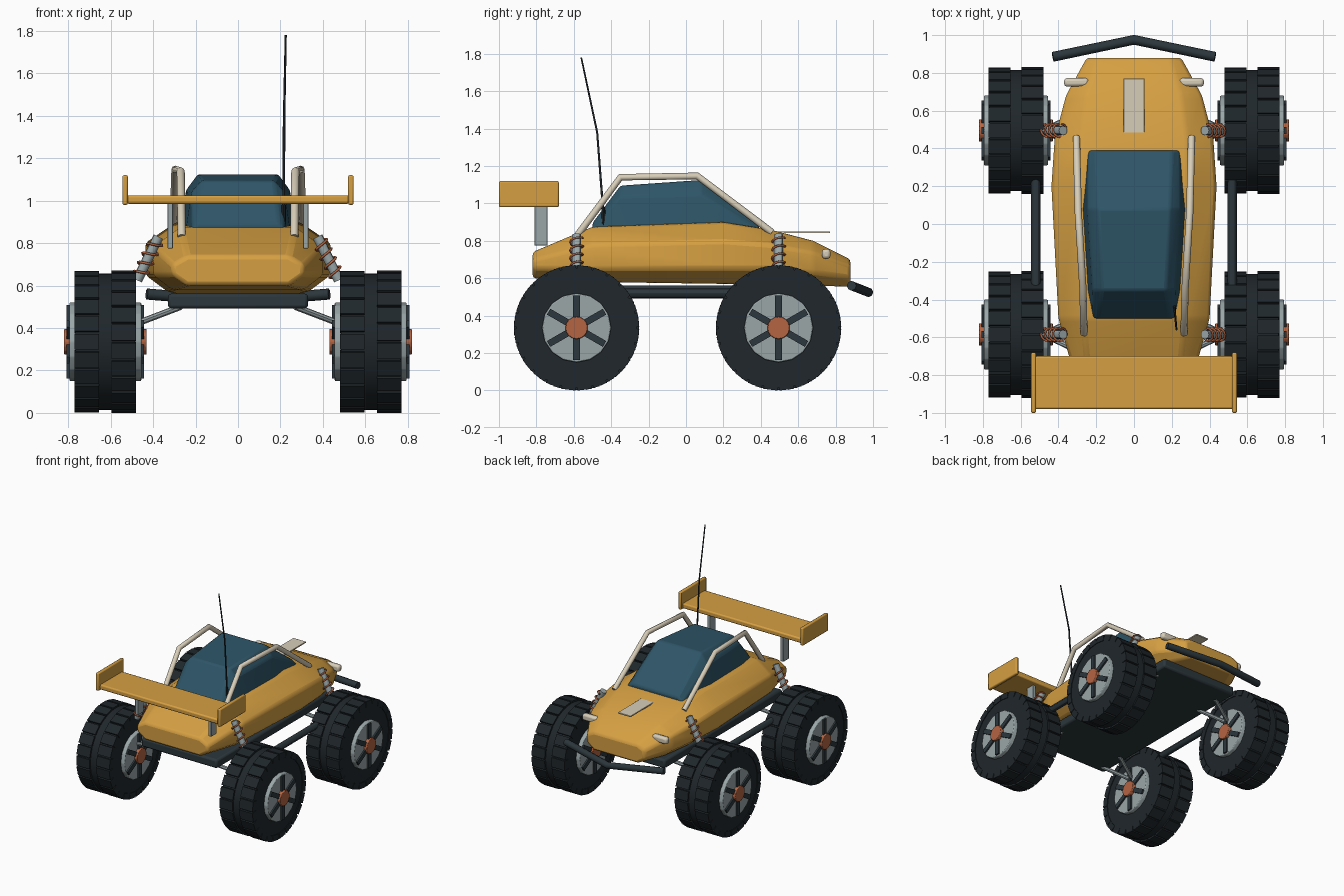
import bpy, bmesh
from math import pi, cos, sin, radians
from mathutils import Matrix, Vector

if "Cube" in bpy.data.objects:
    bpy.data.objects.remove(bpy.data.objects["Cube"])

def material(name, rgb):
    m = bpy.data.materials.new(name)
    m.diffuse_color = (*rgb, 1)
    m.use_nodes = True
    m.node_tree.nodes["Principled BSDF"].inputs["Base Color"].default_value = m.diffuse_color
    return m

ORANGE = material("orange paint", (0.67, 0.35, 0.055))
GLASS = material("tinted glass", (0.027, 0.09, 0.135))
RUBBER = material("rubber", (0.014, 0.02, 0.024))
SLATE = material("dark frame", (0.025, 0.038, 0.045))
CREAM = material("cream tube", (0.68, 0.61, 0.48))
COPPER = material("copper", (0.46, 0.13, 0.055))
STEEL = material("steel", (0.32, 0.38, 0.39))

def finish(name, bm, mat, bevel=0, segments=2, angle=30):
    bmesh.ops.recalc_face_normals(bm, faces=bm.faces)
    me = bpy.data.meshes.new(name)
    bm.to_mesh(me)
    bm.free()
    ob = bpy.data.objects.new(name, me)
    bpy.context.collection.objects.link(ob)
    me.materials.append(mat)
    if bevel:
        b = ob.modifiers.new("bevel", 'BEVEL')
        b.width, b.segments, b.limit_method = bevel, segments, 'ANGLE'
        b.angle_limit = radians(12)
    bpy.ops.object.select_all(action='DESELECT')
    ob.select_set(True)
    bpy.context.view_layer.objects.active = ob
    bpy.ops.object.shade_smooth_by_angle(angle=radians(angle))
    return ob

def box(name, c, size, mat, bevel=0.008):
    bm = bmesh.new()
    bmesh.ops.create_cube(bm, size=1, matrix=Matrix.Translation(c) @ Matrix.Diagonal((*size, 1)))
    return finish(name, bm, mat, bevel)

def add_rod(bm, a, b, r, sides=12):
    a, b = Vector(a), Vector(b)
    d = b - a
    m = Matrix.Translation((a + b) / 2) @ d.to_track_quat('Z', 'Y').to_matrix().to_4x4()
    bmesh.ops.create_cone(bm, cap_ends=True, segments=sides, radius1=r, radius2=r,
                          depth=d.length, matrix=m)

def rod(name, a, b, r, mat, sides=12, bevel=0):
    bm = bmesh.new()
    add_rod(bm, a, b, r, sides)
    return finish(name, bm, mat, bevel)

def tube(name, pts, r, mat, res=2, radii=None):
    cu = bpy.data.curves.new(name, 'CURVE')
    cu.dimensions, cu.bevel_depth, cu.bevel_resolution = '3D', r, res
    cu.use_fill_caps = True
    sp = cu.splines.new('POLY')
    sp.points.add(len(pts) - 1)
    for i, p in enumerate(pts):
        sp.points[i].co = (*p, 1)
        sp.points[i].radius = radii[i] if radii else 1
    sp.use_smooth = True
    cu.materials.append(mat)
    ob = bpy.data.objects.new(name, cu)
    bpy.context.collection.objects.link(ob)
    return ob

def loft(name, stations, mat, bevel):
    # each station: y, then half outline (x, z) from top to bottom, mirrored in x
    bm = bmesh.new()
    rings = []
    for y, half in stations:
        pts = half + [(-x, z) for x, z in reversed(half)]
        rings.append([bm.verts.new((x, y, z)) for x, z in pts])
    n = len(rings[0])
    for a, b in zip(rings, rings[1:]):
        for i in range(n):
            bm.faces.new((a[i], a[(i + 1) % n], b[(i + 1) % n], b[i]))
    bm.faces.new(rings[0])
    bm.faces.new(rings[-1])
    return finish(name, bm, mat, bevel)

# Body shell
loft("body_shell", [
    (-0.82, [(0.24, 0.74), (0.31, 0.70), (0.31, 0.65), (0.24, 0.60)]),
    (-0.50, [(0.27, 0.875), (0.40, 0.78), (0.40, 0.65), (0.31, 0.58)]),
    (0.20, [(0.29, 0.90), (0.437, 0.80), (0.437, 0.65), (0.33, 0.57)]),
    (0.45, [(0.28, 0.86), (0.42, 0.78), (0.42, 0.65), (0.32, 0.565)]),
    (0.68, [(0.25, 0.80), (0.36, 0.74), (0.36, 0.63), (0.28, 0.56)]),
    (0.88, [(0.19, 0.70), (0.25, 0.67), (0.25, 0.60), (0.19, 0.555)]),
], ORANGE, 0.018)

# Cockpit canopy
loft("canopy", [
    (-0.50, [(0.19, 0.895), (0.215, 0.87), (0.22, 0.83)]),
    (-0.35, [(0.17, 1.095), (0.22, 1.04), (0.25, 0.83)]),
    (0.08, [(0.19, 1.125), (0.245, 1.05), (0.28, 0.83)]),
    (0.39, [(0.20, 0.895), (0.24, 0.87), (0.25, 0.83)]),
], GLASS, 0.012)

# Chassis, bumper, hood plate
box("chassis_plate", (0, 0, 0.527), (0.66, 1.47, 0.07), SLATE, 0.015)
tube("bumper", [(-0.43, 0.885, 0.56), (0, 0.975, 0.525), (0.43, 0.885, 0.56)], 0.026, SLATE)
box("hood_plate", (0, 0.625, 0.846), (0.11, 0.29, 0.01), CREAM, 0.002)

# Rear wing
box("wing_blade", (0, -0.84, 1.005), (1.05, 0.28, 0.04), ORANGE, 0.01)

# Antenna
rod("antenna_base", (0.215, -0.44, 0.86), (0.215, -0.442, 0.98), 0.01, RUBBER, 8)
tube("antenna", [(0.215, -0.44, 0.92), (0.217, -0.475, 1.38), (0.225, -0.56, 1.78)],
     0.007, RUBBER, 1, (1, 0.85, 0.7))

# Parts mirrored on both sides
for s, side in ((1, "right"), (-1, "left")):
    box(f"wing_end_plate_{side}", (s * 0.532, -0.84, 1.05), (0.026, 0.32, 0.14), ORANGE)
    box(f"wing_strut_{side}", (s * 0.32, -0.775, 0.885), (0.026, 0.07, 0.22), STEEL, 0.004)
    box(f"headlight_{side}", (s * 0.305, 0.75, 0.73), (0.13, 0.045, 0.052), CREAM, 0.015)
    tube(f"roll_cage_{side}", [(s * 0.265, -0.58, 0.83), (s * 0.27, -0.35, 1.14),
                               (s * 0.295, 0.06, 1.147), (s * 0.305, 0.46, 0.845)], 0.019, CREAM)
    rod(f"side_rail_{side}", (s * 0.52, -0.34, 0.52), (s * 0.52, 0.29, 0.52), 0.025, SLATE)

# Wheels with suspension
CX, R, HALF, BLOCKS = 0.625, 0.335, 0.145, 24

def wheel(label, s, y):
    c = Vector((s * CX, y, R))
    ex = Vector((1, 0, 0))
    # tyre with two staggered rows of tread blocks
    bm = bmesh.new()
    add_rod(bm, c - ex * 0.14, c + ex * 0.14, 0.321, 48)
    step = 2 * pi / BLOCKS
    for row in (-1, 1):
        for i in range(BLOCKS):
            a = (i + (0.5 if row > 0 else 0)) * step
            m = (Matrix.Translation(c) @ Matrix.Rotation(a, 4, 'X')
                 @ Matrix.Translation((row * 0.0875, 0, 0.311))
                 @ Matrix.Diagonal((0.115, 0.075, 0.045, 1)))
            bmesh.ops.create_cube(bm, size=1, matrix=m)
    finish(f"{label}_tyre", bm, RUBBER)
    # rim, spokes and hub show on both faces
    rod(f"{label}_rim", c - ex * 0.17, c + ex * 0.17, 0.185, STEEL, 16, 0.006)
    bm = bmesh.new()
    for face in (-1, 1):
        for k in range(3):
            m = (Matrix.Translation(c + ex * face * 0.17) @ Matrix.Rotation(k * pi / 3, 4, 'X')
                 @ Matrix.Diagonal((0.024, 0.036, 0.345, 1)))
            bmesh.ops.create_cube(bm, size=1, matrix=m)
    finish(f"{label}_spokes", bm, SLATE)
    rod(f"{label}_hub", c - ex * 0.195, c + ex * 0.195, 0.06, COPPER, 16, 0.004)

    # A-shaped arm
    bm = bmesh.new()
    for d in (-0.1, 0.1):
        add_rod(bm, (s * 0.27, y + d, 0.50), (s * 0.48, y, 0.42), 0.015, 8)
    finish(f"{label}_arm", bm, STEEL)

    # shock absorber and coil spring
    top, low = Vector((s * 0.375, y, 0.83)), Vector((s * 0.475, y, 0.625))
    rod(f"{label}_shock", top, low, 0.024, STEEL)
    axis = (low - top).normalized()
    u, v = Vector((0, 1, 0)), axis.cross(Vector((0, 1, 0)))
    n, turns = 48, 4
    pts = []
    for i in range(n + 1):
        a = 2 * pi * turns * i / n
        pts.append(top.lerp(low, 0.08 + 0.84 * i / n) + (u * cos(a) + v * sin(a)) * 0.034)
    tube(f"{label}_spring", pts, 0.006, COPPER, 1)

for s, side in ((1, "right"), (-1, "left")):
    for y, end in ((-0.585, "front"), (0.495, "back")):
        wheel(f"{end}_{side}", s, y)
